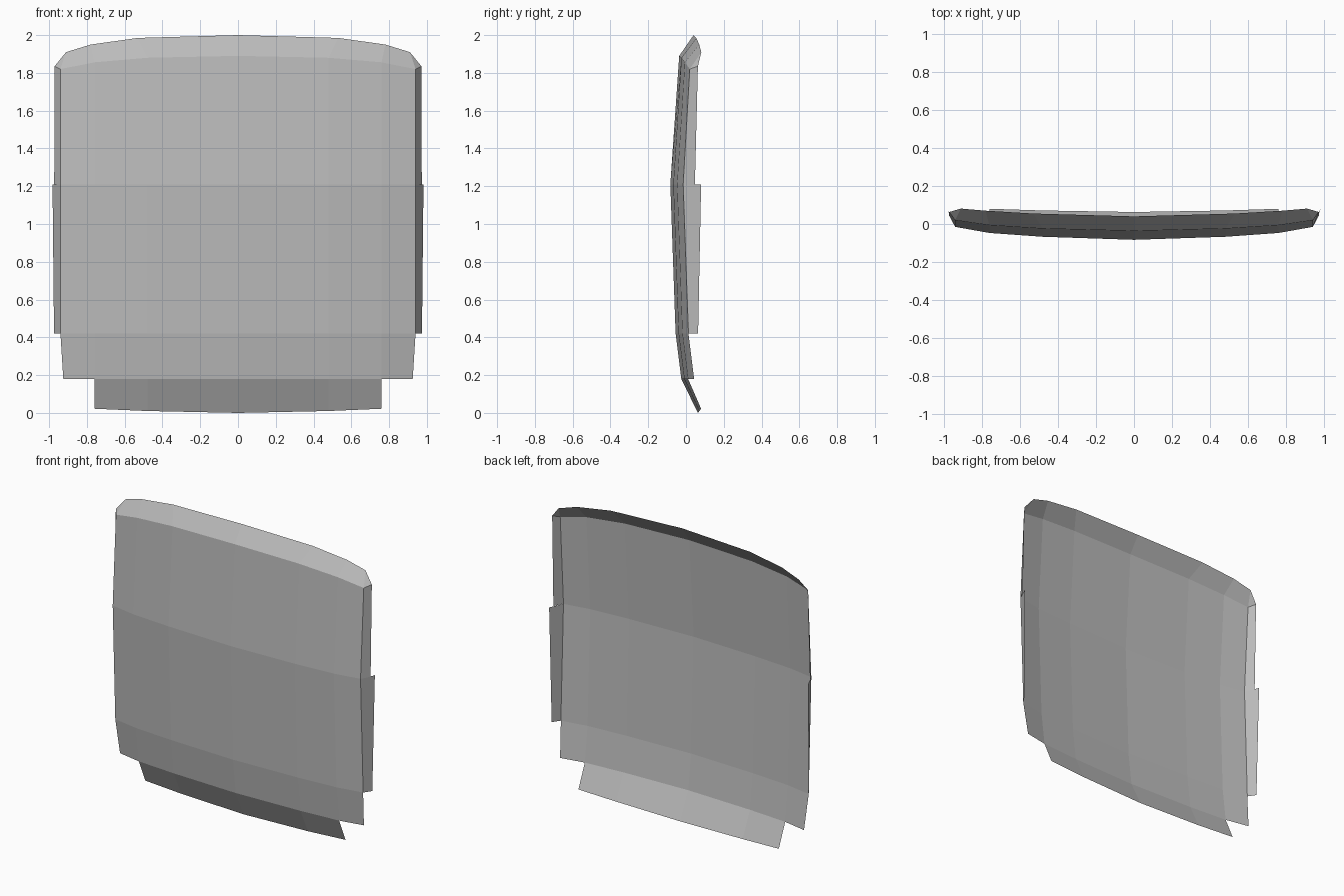
import bpy, bmesh

if "Cube" in bpy.data.objects:
    bpy.data.objects.remove(bpy.data.objects["Cube"])

grey = bpy.data.materials.new("plain grey")
grey.diffuse_color = (0.5, 0.5, 0.5, 1)
grey.use_nodes = True
grey.node_tree.nodes["Principled BSDF"].inputs["Base Color"].default_value = grey.diffuse_color


def make(name, strips):
    """Build sheet surfaces; each strip is a pair of matching point rows."""
    bm = bmesh.new()
    for a, b in strips:
        for i in range(len(a) - 1):
            quad = [a[i], a[i + 1], b[i + 1], b[i]]
            pts = [p for k, p in enumerate(quad) if p not in quad[:k]]
            bm.faces.new([bm.verts.new(p) for p in pts])
    bmesh.ops.remove_doubles(bm, verts=bm.verts, dist=0.0005)
    mesh = bpy.data.meshes.new(name)
    bm.to_mesh(mesh)
    bm.free()
    mesh.materials.append(grey)
    obj = bpy.data.objects.new(name, mesh)
    bpy.context.collection.objects.link(obj)
    return obj


def mirror_row(half):
    return [(-x, y, z) for x, y, z in half[:0:-1]] + half


# Cross-section: x position and how far it bows back from the centre line
bow = [(0, 0), (0.48, 0.016), (0.76, 0.036), (0.94, 0.068)]


def row(y, z, edge=0.94):
    return mirror_row([(x if x < 0.9 else edge, y + d, z) for x, d in bow])


# Curved panel from the bottom edge up to the bevel line
bottom = row(-0.025, 0.18, 0.925)
low = row(-0.055, 0.42)
middle = row(-0.083, 1.21)
shoulder = mirror_row([(0, -0.036, 1.89), (0.48, -0.024, 1.88),
                       (0.76, -0.006, 1.856), (0.94, 0.02, 1.82)])
crown = mirror_row([(0, 0.04, 2.0), (0.53, 0.055, 1.985),
                    (0.78, 0.07, 1.95), (0.91, 0.081, 1.91)])
make("curved_panel", [(bottom, low), (low, middle), (middle, shoulder)])
make("top_bevel", [(shoulder, crown)])

# Narrow tab hanging below the panel
tab = mirror_row([(0, 0.063, 0.0), (0.48, 0.071, 0.01), (0.76, 0.08, 0.022)])
make("bottom_tab", [(tab, bottom[1:-1])])

# Folded side flanges, deeper on the lower half, with a corner gusset on top
for side, name in ((1, "right"), (-1, "left")):
    def s(x, y, z):
        return (side * x, y, z)

    e_low, e_mid, e_top = s(0.94, 0.013, 0.42), s(0.94, -0.015, 1.21), s(0.94, 0.02, 1.82)
    corner = s(0.971, 0.063, 1.835)
    strips = [([e_low, e_mid], [s(0.974, 0.064, 0.42), s(0.982, 0.08, 1.21)]),
              ([e_mid, e_top], [s(0.973, 0.047, 1.21), corner]),
              ([e_top, corner], [s(0.91, 0.081, 1.91), s(0.91, 0.081, 1.91)])]
    if side < 0:
        strips = [(b, a) for a, b in strips]
    make(name + "_flange", strips)
